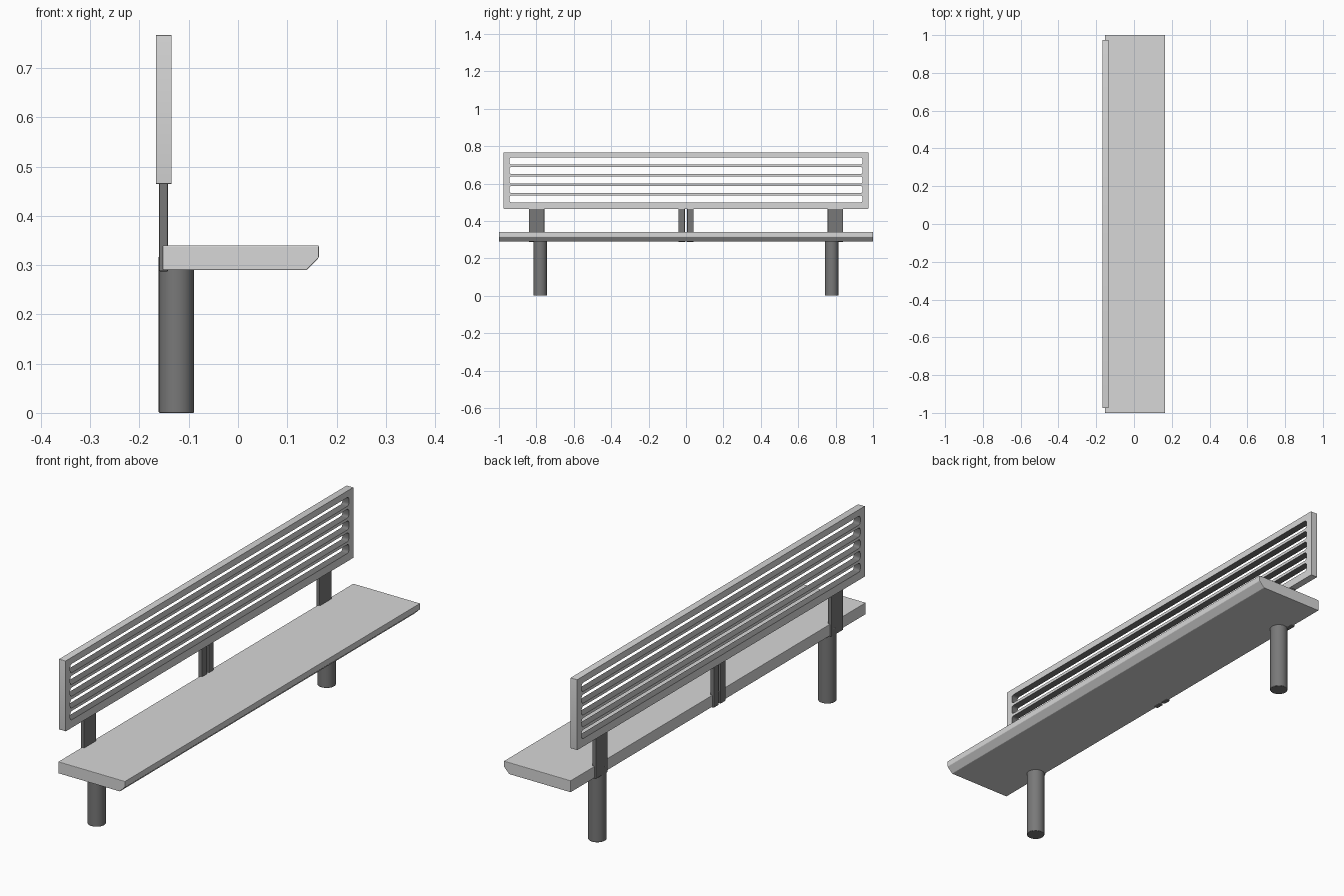
import bpy
import bmesh
from math import sin, cos, pi
from mathutils import Matrix, Vector

cube = bpy.data.objects.get("Cube")
if cube:
    bpy.data.objects.remove(cube, do_unlink=True)


def material(name, value):
    mat = bpy.data.materials.new(name)
    mat.use_nodes = True
    colour = (value, value, value, 1)
    mat.diffuse_color = colour
    mat.node_tree.nodes["Principled BSDF"].inputs["Base Color"].default_value = colour
    return mat


light = material("light grey", 0.68)
dark = material("dark grey", 0.19)


def add_object(name, bm, mats, bevel=0.0, smooth=False):
    bmesh.ops.recalc_face_normals(bm, faces=bm.faces[:])
    mesh = bpy.data.meshes.new(name)
    bm.to_mesh(mesh)
    bm.free()
    for mat in mats:
        mesh.materials.append(mat)
    obj = bpy.data.objects.new(name, mesh)
    bpy.context.collection.objects.link(obj)
    if bevel:
        mod = obj.modifiers.new("soft edges", "BEVEL")
        mod.width = bevel
        mod.segments = 2
        mod.limit_method = "ANGLE"
    if smooth:
        bpy.ops.object.select_all(action="DESELECT")
        obj.select_set(True)
        bpy.context.view_layer.objects.active = obj
        bpy.ops.object.shade_smooth_by_angle()
    return obj


def box(name, low, high, mat, bevel=0.0):
    bm = bmesh.new()
    low, high = Vector(low), Vector(high)
    place = Matrix.Translation((low + high) / 2) @ Matrix.Diagonal((*(high - low), 1))
    bmesh.ops.create_cube(bm, size=1, matrix=place)
    return add_object(name, bm, [mat], bevel)


# Seat slab: side profile with a chamfered lower front edge
bm = bmesh.new()
profile = [(-0.153, 0.29), (0.139, 0.29), (0.164, 0.315), (0.164, 0.34), (-0.153, 0.34)]
face = bm.faces.new([bm.verts.new((x, -1, z)) for x, z in profile])
end = bmesh.ops.extrude_face_region(bm, geom=[face])
bmesh.ops.translate(bm, vec=(0, 2, 0),
                    verts=[v for v in end["geom"] if isinstance(v, bmesh.types.BMVert)])
add_object("seat", bm, [light], 0.002)


# Backrest: flat panel with five rounded slots
def rounded_outline(curve, half_width, bottom, top, radius):
    points = []
    corners = [(1, top, 0), (-1, top, 1), (-1, bottom, 2), (1, bottom, 3)]
    for side, height, quarter in corners:
        cx = side * (half_width - radius)
        cy = height + (radius if height == bottom else -radius)
        for step in range(5):
            angle = (quarter + step / 4) * pi / 2
            points.append((cx + radius * cos(angle), cy + radius * sin(angle)))
    spline = curve.splines.new("POLY")
    spline.points.add(len(points) - 1)
    for point, (x, y) in zip(spline.points, points):
        point.co = (x, y, 0, 1)
    spline.use_cyclic_u = True


curve = bpy.data.curves.new("backrest outline", "CURVE")
curve.dimensions = "2D"
curve.fill_mode = "BOTH"
curve.extrude = 0.0155
rounded_outline(curve, 0.975, 0.465, 0.767, 0.002)
for i in range(5):
    bottom = 0.499 + i * 0.0505
    rounded_outline(curve, 0.944, bottom, bottom + 0.038, 0.011)
helper = bpy.data.objects.new("backrest outline", curve)
bpy.context.collection.objects.link(helper)
bpy.context.view_layer.update()
mesh = bpy.data.meshes.new_from_object(
    helper.evaluated_get(bpy.context.evaluated_depsgraph_get()))
bpy.data.objects.remove(helper, do_unlink=True)
bm = bmesh.new()
bm.from_mesh(mesh)
bpy.data.meshes.remove(mesh)
bmesh.ops.remove_doubles(bm, verts=bm.verts[:], dist=0.00001)
stand_up = Matrix(((0, 0, 1, -0.1505), (1, 0, 0, 0), (0, 1, 0, 0), (0, 0, 0, 1)))
bm.transform(stand_up)
bm.normal_update()
# Inner walls of the slots are dark, everything else light
for face in bm.faces:
    centre = face.calc_center_median()
    inside = abs(centre.y) < 0.96 and 0.48 < centre.z < 0.755
    face.material_index = int(inside and abs(face.normal.x) < 0.5)
add_object("backrest", bm, [light, dark], smooth=True)

# Legs, outer uprights and the pair of central straps, on both sides
for side, label in ((1, "back"), (-1, "front")):
    bm = bmesh.new()
    bmesh.ops.create_cone(bm, cap_ends=True, segments=32, radius1=0.036, radius2=0.036,
                          depth=0.318,
                          matrix=Matrix.Translation((-0.125, side * 0.779, 0.159)))
    add_object("leg_" + label, bm, [dark], 0.002, smooth=True)
    y = side * 0.798
    box("upright_" + label, (-0.16, y - 0.041, 0.287), (-0.142, y + 0.041, 0.47), dark, 0.003)
    y = side * 0.023
    box("strap_" + label, (-0.16, y - 0.017, 0.287), (-0.142, y + 0.017, 0.47), dark, 0.003)
